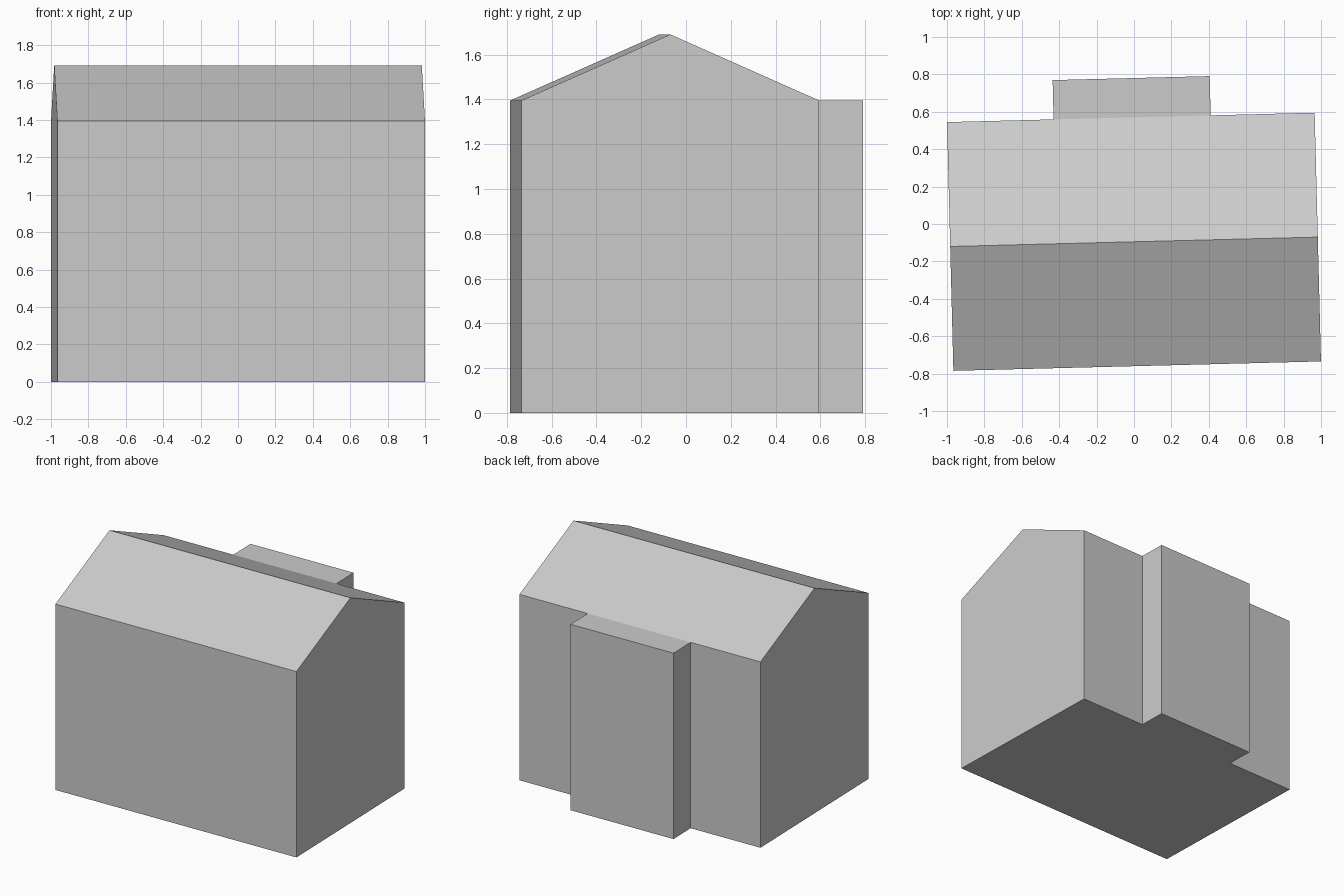
import bpy, bmesh, math
from mathutils import Matrix, Vector

cube = bpy.data.objects.get("Cube")
if cube:
    bpy.data.objects.remove(cube, do_unlink=True)

HALF_LEN, HALF_DEPTH = 0.983, 0.665
EAVES, RIDGE = 1.395, 1.69
ANNEX_LEFT, ANNEX_RIGHT, ANNEX_DEPTH = -0.413, 0.427, 0.21

grey = bpy.data.materials.new("plain grey")
grey.use_nodes = True
colour = (0.6, 0.6, 0.6, 1)
grey.diffuse_color = colour
grey.node_tree.nodes["Principled BSDF"].inputs["Base Color"].default_value = colour

# Gabled body: end profile swept along the length
bm = bmesh.new()
profile = [(-HALF_DEPTH, 0), (HALF_DEPTH, 0), (HALF_DEPTH, EAVES),
           (0, RIDGE), (-HALF_DEPTH, EAVES)]
gable = bm.faces.new([bm.verts.new((-HALF_LEN, y, z)) for y, z in profile])
swept = bmesh.ops.extrude_face_region(bm, geom=[gable], use_keep_orig=True)
bmesh.ops.translate(bm, vec=(2 * HALF_LEN, 0, 0),
                    verts=[v for v in swept["geom"] if isinstance(v, bmesh.types.BMVert)])
bmesh.ops.recalc_face_normals(bm, faces=bm.faces[:])

# Rear annex: middle strip of the back wall pushed outwards
for x in (ANNEX_LEFT, ANNEX_RIGHT):
    bmesh.ops.bisect_plane(bm, geom=bm.verts[:] + bm.edges[:] + bm.faces[:],
                           plane_co=(x, 0, 0), plane_no=(1, 0, 0))
bm.normal_update()
strip = [f for f in bm.faces if f.normal.y > 0.99
         and ANNEX_LEFT < f.calc_center_median().x < ANNEX_RIGHT]
pushed = bmesh.ops.extrude_discrete_faces(bm, faces=strip)["faces"]
bmesh.ops.translate(bm, vec=(0, ANNEX_DEPTH, 0), verts=pushed[0].verts[:])

# Merge coplanar pieces back into whole flat faces
bmesh.ops.dissolve_limit(bm, angle_limit=math.radians(1),
                         verts=bm.verts[:], edges=bm.edges[:])
bmesh.ops.recalc_face_normals(bm, faces=bm.faces[:])

# Slight turn of the whole building
bm.transform(Matrix.Translation(Vector((0, -0.095, 0))) @ Matrix.Rotation(math.radians(1.46), 4, "Z"))

mesh = bpy.data.meshes.new("house_body")
bm.to_mesh(mesh)
bm.free()
mesh.materials.append(grey)
house = bpy.data.objects.new("house_body", mesh)
bpy.context.collection.objects.link(house)
